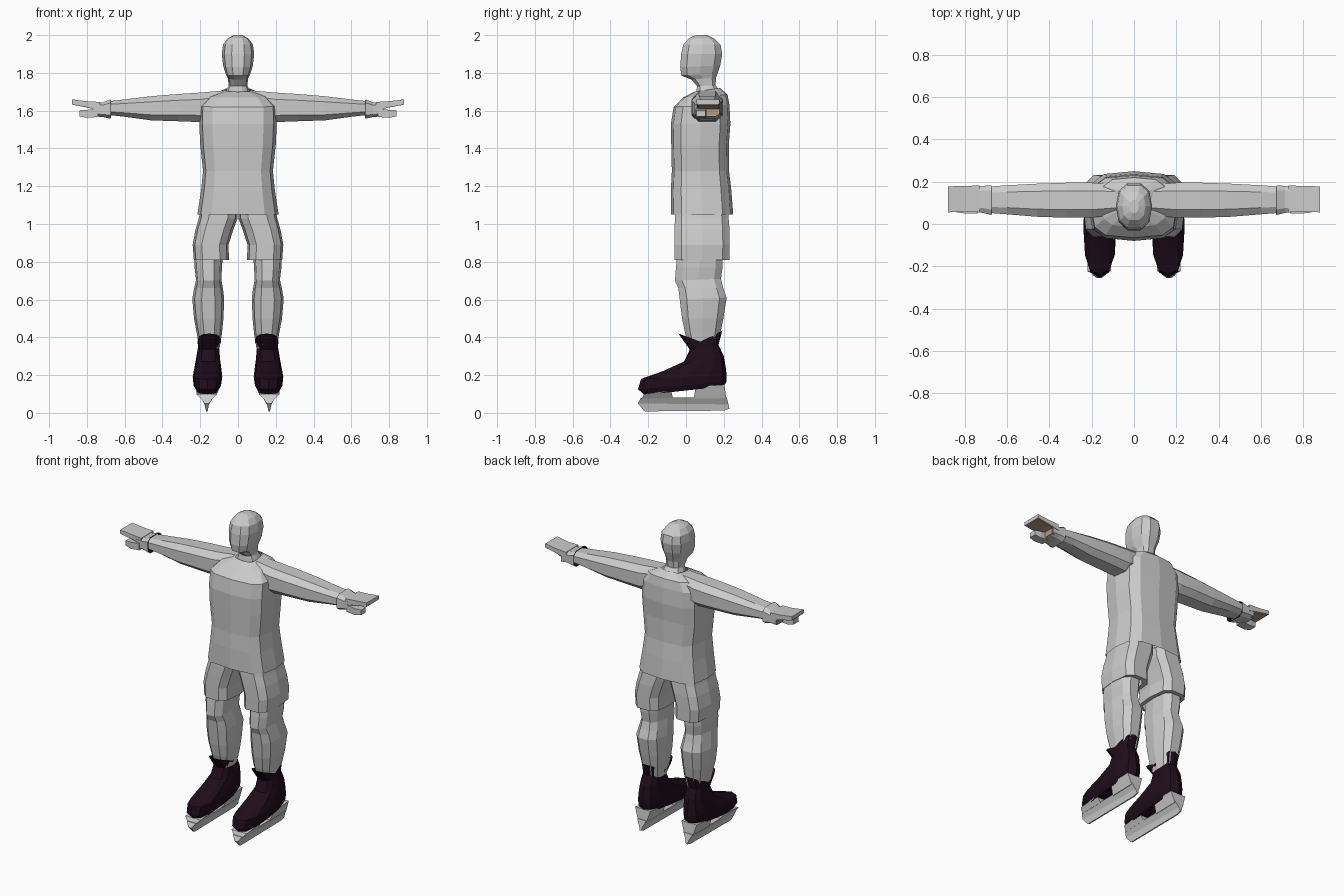
import bpy, bmesh
from math import cos, sin, pi


def material(name, rgb):
    m = bpy.data.materials.new(name)
    m.diffuse_color = (*rgb, 1)
    return m


BOOT = material("dark_leather", (0.014, 0.004, 0.011))
BLACK = material("lining_black", (0.005, 0.005, 0.005))
PALM = material("palm_tan", (0.45, 0.32, 0.23))


def outline(n, e):
    """Unit superellipse; e = 0 with n = 4 gives a box."""
    pts = []
    for i in range(n):
        a = 2 * pi * (i + (0.5 if n in (4, 8) else 0)) / n
        f = lambda t: 0 if abs(t) < 1e-6 else (1 if t > 0 else -1) * abs(t) ** e
        pts.append((f(cos(a)), f(sin(a))))
    return pts


def mix(a, b, t):
    return a + (b - a) * (t + 1) / 2


def skin(name, rings, caps, mat, mirror):
    bm = bmesh.new()
    vs = [[bm.verts.new(p) for p in r] for r in rings]
    n = len(vs[0])
    for a, b in zip(vs, vs[1:]):
        for i in range(n):
            j = (i + 1) % n
            bm.faces.new((a[i], a[j], b[j], b[i]))
    if "s" in caps:
        bm.faces.new(vs[0])
    if "e" in caps:
        bm.faces.new(vs[-1])
    bmesh.ops.recalc_face_normals(bm, faces=bm.faces)
    me = bpy.data.meshes.new(name)
    bm.to_mesh(me)
    bm.free()
    ob = bpy.data.objects.new(name, me)
    bpy.context.collection.objects.link(ob)
    if mat:
        me.materials.append(mat)
    if mirror:
        ob.modifiers.new("mirror", "MIRROR").use_clip = False
    return ob


def stack(name, rows, n=10, e=0.75, caps="", mat=None, mirror=True):
    """Upward loft; rows are (z_front, z_back, x0, x1, y0, y1[, side dip])."""
    rings = []
    for zf, zb, x0, x1, y0, y1, *dip in rows:
        d = dip[0] if dip else 0
        rings.append([(mix(x0, x1, u), mix(y0, y1, v),
                       mix(zf, zb, v) - d * (1 - abs(v))) for u, v in outline(n, e)])
    return skin(name, rings, caps, mat, mirror)


def reach(name, rows, n=8, e=0.75, caps="", mat=None):
    """Sideways loft; rows are (x, y0, y1, z0, z1)."""
    rings = [[(x, mix(y0, y1, u), mix(z0, z1, v)) for u, v in outline(n, e)]
             for x, y0, y1, z0, z1 in rows]
    return skin(name, rings, caps, mat, True)


# Jersey body, open at the hem
stack("jersey", [(z, zb, -w, w, f, b) for z, zb, w, f, b in (
    (1.05, 1.05, .215, -.08, .25), (1.18, 1.18, .195, -.08, .24),
    (1.28, 1.28, .185, -.075, .228), (1.42, 1.42, .2, -.078, .227),
    (1.53, 1.53, .205, -.08, .235), (1.62, 1.63, .203, -.065, .23),
    (1.67, 1.685, .155, -.015, .22), (1.70, 1.72, .07, .045, .18))],
    n=12, e=.6, mirror=False)

# Head and neck
stack("head", [(zf, zb, -w, w, f, b) for zf, zb, w, f, b in (
    (1.69, 1.71, .065, .05, .18), (1.73, 1.735, .05, .057, .158),
    (1.765, 1.775, .053, .025, .162), (1.785, 1.8, .064, -.028, .172),
    (1.83, 1.84, .078, -.035, .186), (1.90, 1.90, .086, -.03, .196),
    (1.95, 1.95, .079, -.018, .187), (1.985, 1.98, .055, .015, .155),
    (2.0, 2.0, .022, .05, .115))], e=.8, caps="se", mirror=False)

# Sleeves
reach("sleeve", [(.08, .04, .19, 1.57, 1.71), (.2, .025, .2, 1.535, 1.7),
                 (.32, .025, .2, 1.54, 1.692), (.46, .03, .195, 1.545, 1.68),
                 (.6, .042, .187, 1.565, 1.662), (.7, .05, .18, 1.577, 1.65)],
      e=.7)

# Gloves: cuff and hand, fingers, thumb, tan palm
reach("glove_cuff", [(.675, .04, .185, 1.555, 1.662), (.715, .05, .183, 1.565, 1.645),
                     (.765, .055, .18, 1.568, 1.645)], e=.5, caps="e")
reach("cuff_lining", [(.672, .043, .182, 1.558, 1.659), (.70, .05, .178, 1.57, 1.648)],
      e=.5, mat=BLACK)
reach("glove_fingers", [(.73, .055, .182, 1.605, 1.646), (.8, .06, .18, 1.622, 1.65),
                        (.88, .055, .178, 1.636, 1.66)], n=4, e=0, caps="se")
reach("glove_thumb", [(.74, .05, .108, 1.567, 1.612), (.80, .05, .108, 1.562, 1.604),
                      (.84, .055, .102, 1.57, 1.602)], n=4, e=0, caps="se")
reach("finger_palm", [(.765, .065, .175, 1.608, 1.618), (.8, .065, .175, 1.617, 1.625),
                      (.875, .06, .173, 1.631, 1.638)], n=4, e=0, caps="se", mat=PALM)
reach("hand_palm", [(.75, .109, .172, 1.574, 1.612), (.77, .109, .172, 1.574, 1.612)],
      n=4, e=0, caps="se", mat=PALM)

# Shorts, with the hem turned in towards the leg
stack("shorts", [(z, z, a, b, f, k) for z, a, b, f, k in (
    (1.09, 0, .195, -.06, .225), (1.03, .002, .208, -.063, .23),
    (.97, .025, .225, -.065, .235), (.89, .05, .24, -.066, .236),
    (.81, .048, .234, -.066, .235), (.812, .075, .222, -.052, .205))], e=.6)

# Stockinged legs with knee and calf bulges
stack("leg", [(z, zb, a, b, f, k) for z, zb, a, b, f, k in (
    (.84, .84, .08, .232, -.05, .2), (.77, .77, .085, .23, -.058, .198),
    (.70, .71, .088, .222, -.063, .19), (.66, .66, .08, .232, -.045, .202),
    (.60, .61, .073, .242, -.038, .22), (.50, .50, .077, .233, -.025, .202),
    (.42, .42, .085, .218, -.008, .185), (.34, .34, .098, .205, .02, .165))],
    e=.75)

# Skate boots with raised tongue and heel tab
stack("skate_boot", [
    (.095, .14, .105, .22, -.22, .2), (.125, .165, .09, .235, -.254, .214),
    (.18, .2, .083, .24, -.238, .215), (.222, .245, .088, .232, -.12, .21),
    (.272, .3, .095, .222, -.01, .2), (.335, .36, .1, .212, .02, .172),
    (.42, .435, .09, .214, -.04, .192, .05)], n=12, e=.75, caps="s", mat=BOOT)

# Blade runner and the two posts that carry it
c = .165
stack("skate_blade", [(zf, zb, c - w, c + w, f, b) for zf, zb, w, f, b in (
    (.008, .012, .004, -.215, .2), (.012, .022, .005, -.222, .23),
    (.05, .045, .012, -.255, .225), (.078, .085, .032, -.24, .215))],
    n=4, e=0, caps="se")
for part, f, b, zf, zb in (("front", -.235, -.07, .1, .118), ("rear", .04, .212, .138, .15)):
    stack(part + "_blade_post", [(.075, .078, c - .031, c + .031, f, b),
                                 (zf, zb, c - .055, c + .055, f + .012, b - .008)],
          n=4, e=0, caps="se")
